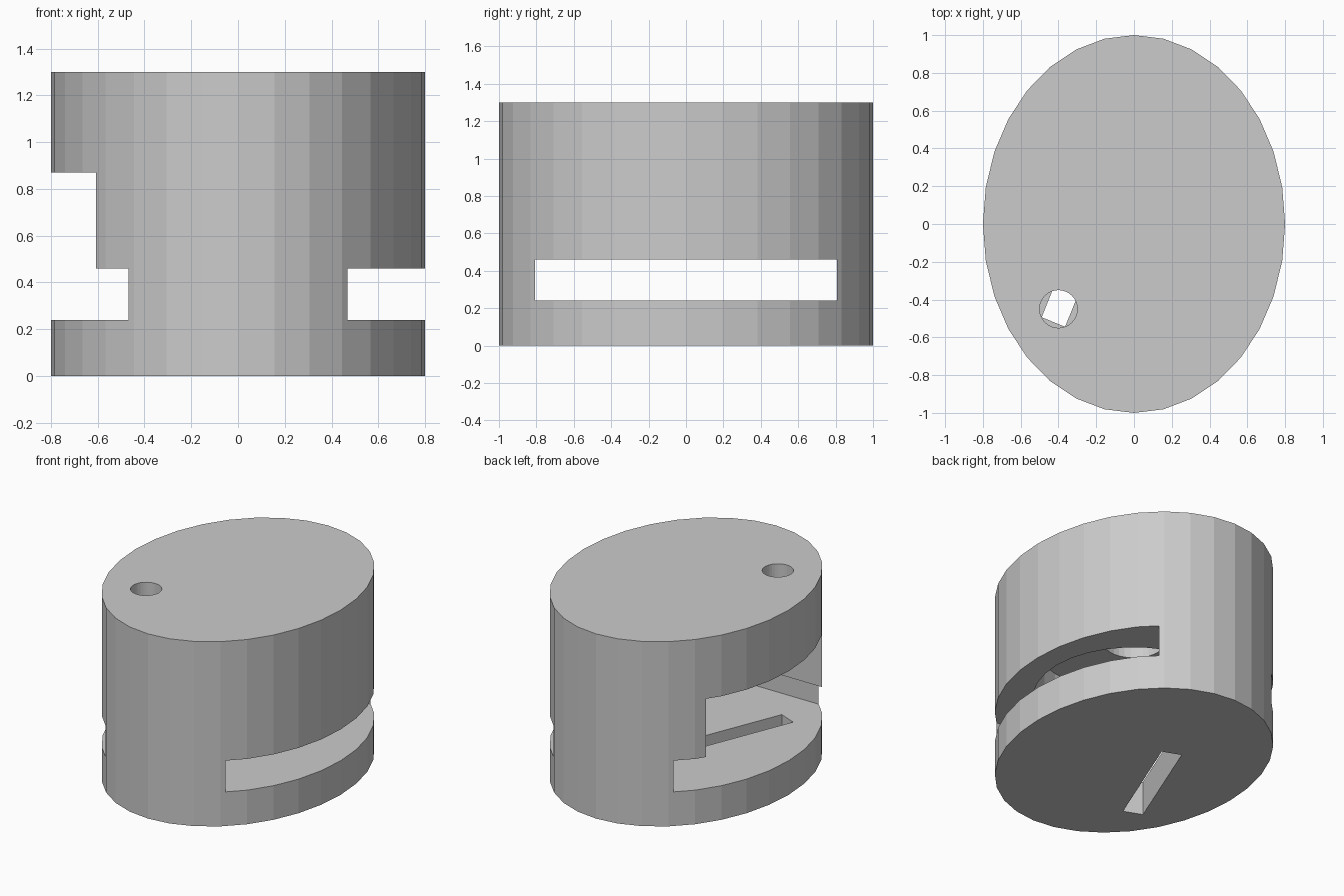
import bpy, bmesh, math

if "Cube" in bpy.data.objects:
    bpy.data.objects.remove(bpy.data.objects["Cube"])


def prism(name, points, z0, z1):
    """Closed upright prism from a counter-clockwise outline."""
    bm = bmesh.new()
    face = bm.faces.new([bm.verts.new((x, y, z0)) for x, y in points])
    ext = bmesh.ops.extrude_face_region(bm, geom=[face])
    for v in ext["geom"]:
        if isinstance(v, bmesh.types.BMVert):
            v.co.z = z1
    bmesh.ops.recalc_face_normals(bm, faces=bm.faces)
    mesh = bpy.data.meshes.new(name)
    bm.to_mesh(mesh)
    bm.free()
    obj = bpy.data.objects.new(name, mesh)
    bpy.context.collection.objects.link(obj)
    return obj


def ellipse(rx, ry, cx=0.0, cy=0.0, n=32):
    return [(cx + rx * math.cos(2 * math.pi * i / n),
             cy + ry * math.sin(2 * math.pi * i / n)) for i in range(n)]


def rectangle(cx, cy, length, width, angle=0.0):
    c, s = math.cos(angle), math.sin(angle)
    corners = [(-1, -1), (1, -1), (1, 1), (-1, 1)]
    return [(cx + c * u * length / 2 - s * v * width / 2,
             cy + s * u * length / 2 + c * v * width / 2) for u, v in corners]


# Oval body
body = prism("oval_body", ellipse(0.8, 1.0), 0.0, 1.3)
grey = bpy.data.materials.new("plain grey")
grey.diffuse_color = (0.6, 0.6, 0.6, 1.0)
grey.use_nodes = True
grey.node_tree.nodes["Principled BSDF"].inputs["Base Color"].default_value = grey.diffuse_color
body.data.materials.append(grey)

# Round-ended chamber, open on the left side
R = 0.645
chamber = [(R * math.sin(math.pi * i / 16), -R * math.cos(math.pi * i / 16))
           for i in range(17)]
chamber += [(-1.0, R), (-1.0, -R)]

cutters = [
    # Wide slot from side to side
    prism("cross_slot_cutter", rectangle(0, 0, 2.4, 1.615), 0.24, 0.46),
    prism("chamber_cutter", chamber, 0.35, 0.87),
    # Central blind hole in the chamber ceiling
    prism("ceiling_hole_cutter", ellipse(0.2, 0.2), 0.7, 1.1),
    # Small round hole in the top
    prism("top_hole_cutter", ellipse(0.1, 0.1, -0.4, -0.45), 0.7, 1.5),
    # Slanted slot through the base
    prism("base_slot_cutter",
          rectangle(-0.277, -0.148, 0.8, 0.134, math.radians(68)), -0.2, 0.35),
]

for cutter in cutters:
    cutter.hide_render = True
    mod = body.modifiers.new(cutter.name, "BOOLEAN")
    mod.operation = "DIFFERENCE"
    mod.solver = "EXACT"
    mod.object = cutter

# Bake the cuts and discard the cutters
graph = bpy.context.evaluated_depsgraph_get()
cut_mesh = bpy.data.meshes.new_from_object(body.evaluated_get(graph))
body.modifiers.clear()
body.data = cut_mesh
for cutter in cutters:
    bpy.data.objects.remove(cutter)
